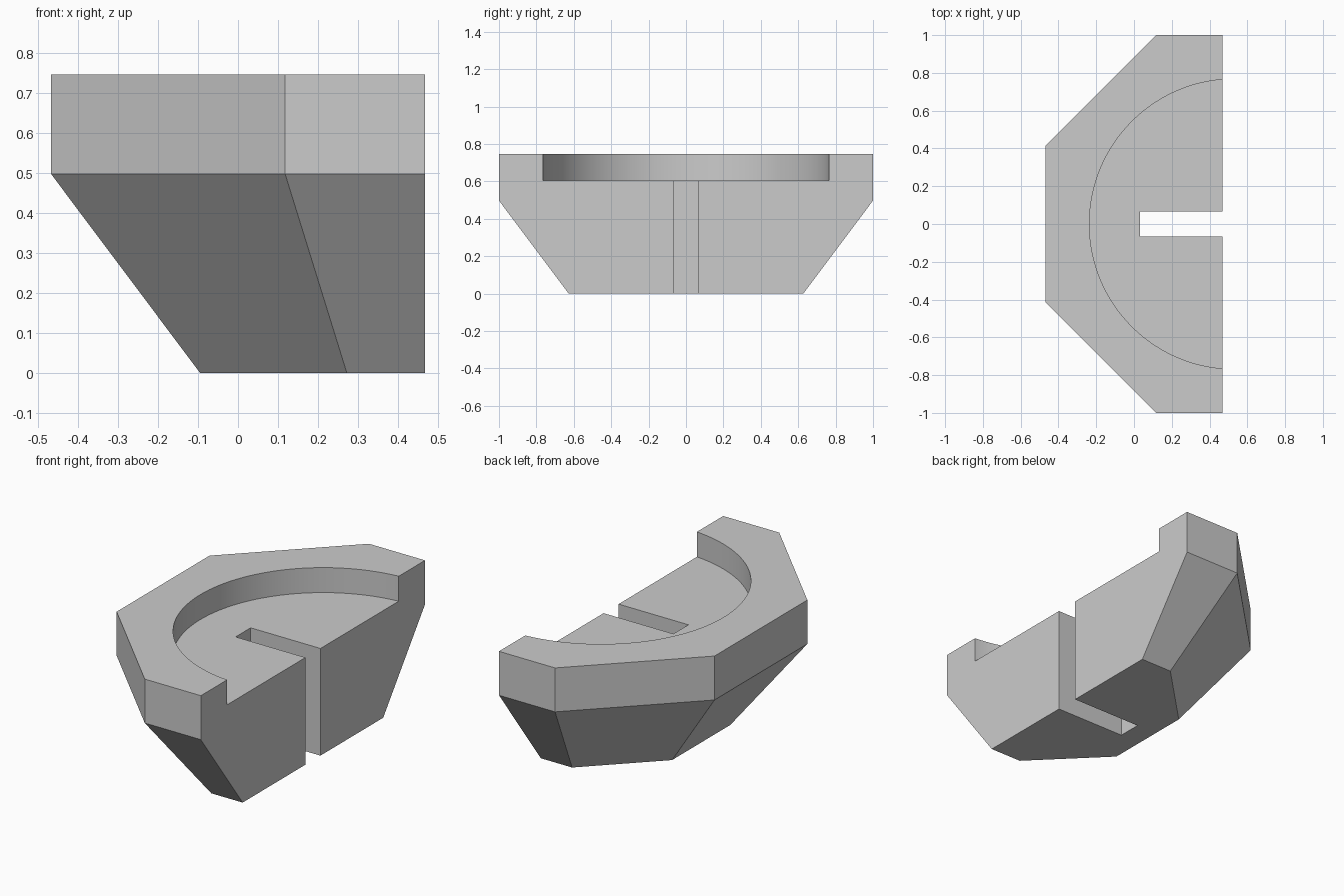
import bpy
import bmesh
from math import pi, cos, radians

cube = bpy.data.objects.get("Cube")
if cube:
    bpy.data.objects.remove(cube, do_unlink=True)

CENTRE_X = 0.532   # axis of the full octagon
CUT_X = 0.468      # flat face on the open side

grey = bpy.data.materials.new("light grey")
grey.use_nodes = True
grey.diffuse_color = (0.6, 0.6, 0.6, 1)
grey.node_tree.nodes["Principled BSDF"].inputs["Base Color"].default_value = grey.diffuse_color


def octagon(bm, apothem, z):
    """Ring of eight vertices with flats facing the axes."""
    half = apothem * (2 ** 0.5 - 1)
    pts = [(apothem, half), (half, apothem), (-half, apothem), (-apothem, half)]
    pts += [(-x, -y) for x, y in pts]
    return [bm.verts.new((CENTRE_X + x, y, z)) for x, y in pts]


# Octagonal bowl body: tapered base, upright rim
bm = bmesh.new()
rings = [octagon(bm, a, z) for a, z in ((0.627, 0), (1, 0.498), (1, 0.746))]
bm.faces.new(rings[0])
bm.faces.new(rings[-1])
for low, high in zip(rings, rings[1:]):
    for i in range(8):
        j = (i + 1) % 8
        bm.faces.new((low[i], low[j], high[j], high[i]))

# Slice off the far half and close the flat face
cut = bmesh.ops.bisect_plane(bm, geom=bm.verts[:] + bm.edges[:] + bm.faces[:],
                             plane_co=(CUT_X, 0, 0), plane_no=(1, 0, 0), clear_outer=True)
edges = [e for e in cut["geom_cut"] if isinstance(e, bmesh.types.BMEdge)]
bmesh.ops.contextual_create(bm, geom=edges)
bmesh.ops.recalc_face_normals(bm, faces=bm.faces)
mesh = bpy.data.meshes.new("bowl_body")
bm.to_mesh(mesh)
bm.free()
body = bpy.data.objects.new("bowl_body", mesh)
bpy.context.collection.objects.link(body)
mesh.materials.append(grey)

# Round pocket cutter
bpy.ops.mesh.primitive_cylinder_add(vertices=128, radius=0.768, depth=1,
                                    location=(CENTRE_X, 0, 0.605 + 0.5))
pocket = bpy.context.object
pocket.name = "pocket_cutter"

# Slot cutter, running through the full height
bpy.ops.mesh.primitive_cube_add(size=1, location=(0.032 + 0.5, 0, 0.4))
slot = bpy.context.object
slot.name = "slot_cutter"
slot.scale = (1, 0.134, 2)

for cutter in (pocket, slot):
    cutter.hide_render = True
    cutter.data.materials.append(grey)
    mod = body.modifiers.new(cutter.name, 'BOOLEAN')
    mod.operation = 'DIFFERENCE'
    mod.solver = 'EXACT'
    mod.object = cutter

# Apply the cuts, remove the cutters and smooth the pocket wall
bpy.ops.object.select_all(action='DESELECT')
body.select_set(True)
bpy.context.view_layer.objects.active = body
for mod in list(body.modifiers):
    bpy.ops.object.modifier_apply(modifier=mod.name)
for cutter in (pocket, slot):
    bpy.data.objects.remove(cutter, do_unlink=True)
bpy.ops.object.shade_smooth_by_angle(angle=radians(20))
